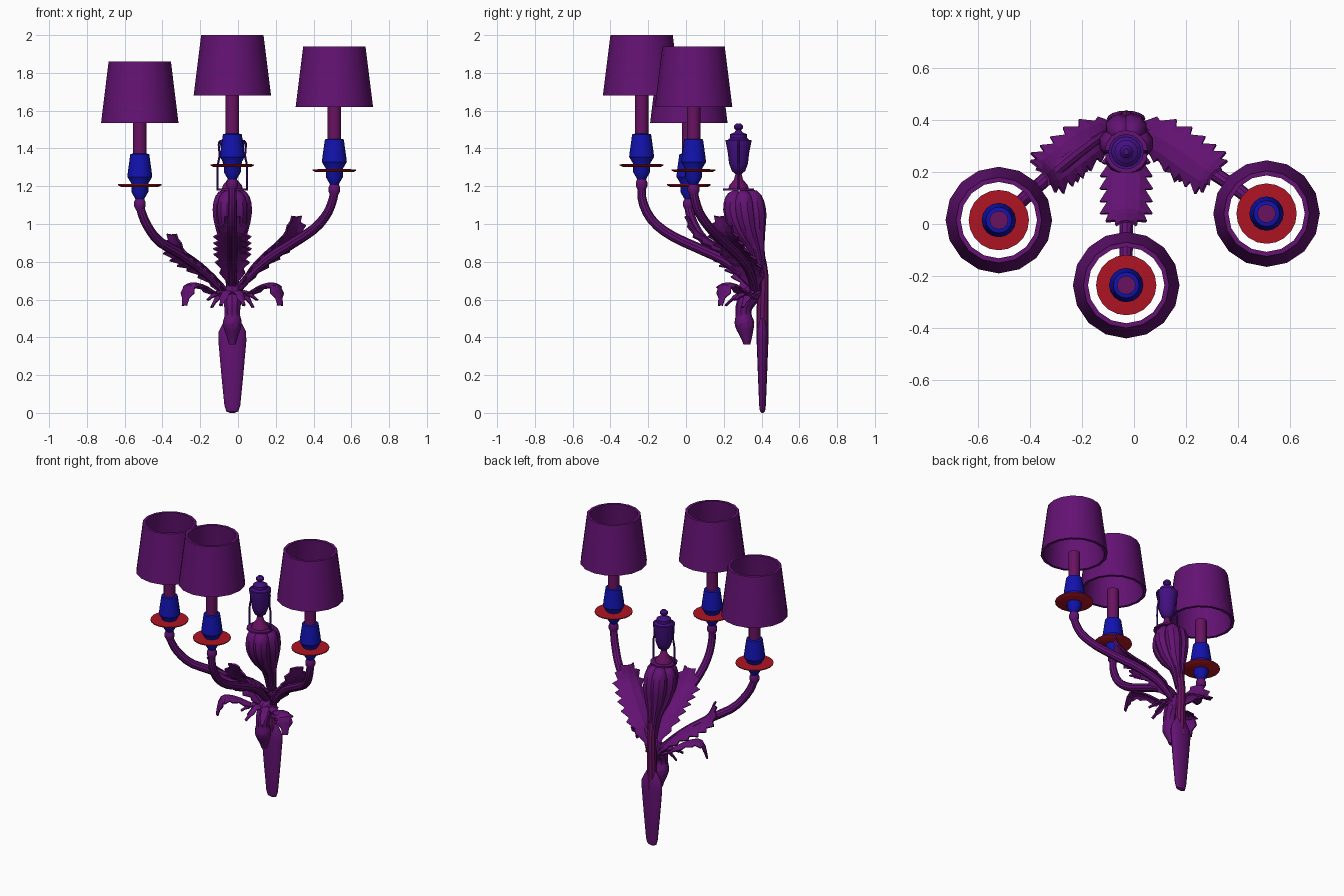
import bpy, bmesh, math
from mathutils import Vector

if "Cube" in bpy.data.objects:
    bpy.data.objects.remove(bpy.data.objects["Cube"])


def mat(name, rgb):
    m = bpy.data.materials.new(name)
    m.diffuse_color = (*rgb, 1)
    m.use_nodes = True
    m.node_tree.nodes["Principled BSDF"].inputs["Base Color"].default_value = m.diffuse_color
    return m


PURPLE = mat("purple", (0.125, 0.006, 0.17))
PLUM = mat("plum", (0.14, 0.006, 0.12))
BLUE = mat("blue", (0.006, 0.006, 0.42))
RED = mat("red", (0.42, 0.007, 0.017))
INDIGO = mat("indigo", (0.055, 0.005, 0.22))
CX = -0.03  # the stem sits slightly left of centre


def finish(name, bm, m, smooth=True):
    bmesh.ops.recalc_face_normals(bm, faces=bm.faces)
    me = bpy.data.meshes.new(name)
    bm.to_mesh(me)
    bm.free()
    ob = bpy.data.objects.new(name, me)
    bpy.context.collection.objects.link(ob)
    me.materials.append(m)
    if smooth:
        bpy.ops.object.select_all(action='DESELECT')
        ob.select_set(True)
        bpy.context.view_layer.objects.active = ob
        bpy.ops.object.shade_smooth_by_angle(angle=math.radians(35))
    return ob


def skin(bm, rings, closed=False):
    n = len(rings[0])
    pairs = list(zip(rings, rings[1:])) + ([(rings[-1], rings[0])] if closed else [])
    for a, b in pairs:
        for i in range(n):
            j = (i + 1) % n
            bm.faces.new((a[i], a[j], b[j], b[i]))
    if not closed:
        bm.faces.new(rings[0])
        bm.faces.new(rings[-1])


def lathe(name, prof, loc, m, sides=16, closed=False, ys=1.0):
    bm = bmesh.new()
    rings = [[bm.verts.new((loc[0] + r * math.cos(t), loc[1] + ys * r * math.sin(t), loc[2] + z))
              for t in (2 * math.pi * i / sides for i in range(sides))] for r, z in prof]
    skin(bm, rings, closed)
    return finish(name, bm, m)


def spline(vals, n):
    """Catmull-Rom samples through a list of vectors."""
    v = [Vector(p) for p in vals]
    v = [2 * v[0] - v[1]] + v + [2 * v[-1] - v[-2]]
    out = []
    for k in range(n + 1):
        s = k / n * (len(v) - 3)
        i = min(int(s), len(v) - 4)
        t = s - i
        a, b, c, d = v[i:i + 4]
        out.append(0.5 * (2 * b + (c - a) * t + (2 * a - 5 * b + 4 * c - d) * t * t
                          + (3 * b - a - 3 * c + d) * t ** 3))
    return out


def sample(path, widths, n):
    """Smooth path with (point, tangent, width) per sample."""
    pts = spline(path, n)
    ws = spline([(w, 0, 0) for w in widths], n)
    return [(pts[i], (pts[min(i + 1, n)] - pts[max(i - 1, 0)]).normalized(), max(ws[i].x, 0.002))
            for i in range(n + 1)]


def tube(name, path, radii, m=PURPLE, n=18, sides=10):
    bm = bmesh.new()
    rings, side = [], Vector((1, 0.3, 0))
    for p, t, r in sample(path, radii, n):
        side = (side - t * side.dot(t)).normalized()
        up = t.cross(side)
        rings.append([bm.verts.new(p + r * (side * math.cos(a) + up * math.sin(a)))
                      for a in (2 * math.pi * i / sides for i in range(sides))])
    skin(bm, rings)
    return finish(name, bm, m)


def leaf(name, path, widths, n=16, arch=0.35, teeth=0.3):
    """Serrated leaf blade arched across its midrib."""
    bm = bmesh.new()
    rows = []
    for k, (p, t, w) in enumerate(sample(path, widths, n)):
        side = Vector((t.y, -t.x, 0)).normalized()
        up = side.cross(t)
        row = []
        for u in (-1, -0.5, 0, 0.5, 1):
            ww = w * (1 - teeth if k % 2 and abs(u) == 1 else 1)
            fwd = 0.2 * w if abs(u) == 1 and k % 2 == 0 else 0
            row.append(bm.verts.new(p + side * u * ww - up * arch * u * u * ww + t * fwd))
        rows.append(row)
    for a, b in zip(rows, rows[1:]):
        for i in range(4):
            bm.faces.new((a[i], a[i + 1], b[i + 1], b[i]))
    ob = finish(name, bm, PURPLE, False)
    s = ob.modifiers.new("thickness", 'SOLIDIFY')
    s.thickness = 0.01
    s.offset = 0
    return ob


# Lamps: name, x, y, disc height, shade bottom, shade top
for name, x, y, zd, zs, zt in (("left", -0.52, 0.015, 1.205, 1.535, 1.86),
                               ("right", 0.51, 0.04, 1.283, 1.62, 1.94),
                               ("front", CX, -0.235, 1.31, 1.68, 2.0)):
    h = zt - zs
    lathe(name + "_shade", [(0.205, 0), (0.165, h), (0.147, h), (0.187, 0)], (x, y, zs), PURPLE, closed=True)
    lathe(name + "_candle", [(0.036, 0.15), (0.036, zs - zd + 0.01)], (x, y, zd), PLUM, 12)
    lathe(name + "_socket", [(0.022, -0.075), (0.045, -0.035), (0.045, 0.01), (0.066, 0.045),
                             (0.062, 0.08), (0.05, 0.165), (0.036, 0.168)], (x, y, zd), BLUE)
    lathe(name + "_drip_disc", [(0.1, -0.008), (0.116, 0), (0.116, 0.006), (0.05, 0.008)], (x, y, zd), RED, 20)
    lathe(name + "_knob", [(0.018, -0.135), (0.031, -0.11), (0.031, -0.09), (0.02, -0.065)], (x, y, zd), PURPLE, 12)

# Arms
R = (0.02, 0.024, 0.027, 0.027, 0.026, 0.025, 0.024, 0.021)
tube("right_arm", [(CX, 0.37, 0.62), (0.08, 0.34, 0.745), (0.18, 0.28, 0.83), (0.3, 0.2, 0.905),
                   (0.41, 0.125, 0.98), (0.475, 0.07, 1.06), (0.505, 0.045, 1.14), (0.51, 0.04, 1.19)], R)
tube("left_arm", [(CX, 0.37, 0.6), (-0.12, 0.34, 0.695), (-0.21, 0.28, 0.775), (-0.32, 0.19, 0.85),
                  (-0.42, 0.1, 0.91), (-0.48, 0.045, 0.99), (-0.51, 0.02, 1.06), (-0.52, 0.015, 1.11)], R)
tube("front_arm", [(CX, 0.38, 0.64), (CX, 0.29, 0.74), (CX, 0.2, 0.81), (CX, 0.08, 0.865),
                   (CX, -0.08, 0.94), (CX, -0.18, 1.02), (CX, -0.23, 1.12), (CX, -0.235, 1.22)], R)

# Upper leaves lying along the arms
W = (0.03, 0.085, 0.1, 0.1, 0.095, 0.04)
leaf("right_arm_leaf", [(0, 0.37, 0.65), (0.07, 0.345, 0.76), (0.15, 0.3, 0.84), (0.22, 0.25, 0.9),
                        (0.275, 0.21, 0.96), (0.3, 0.19, 1.04)], W)
leaf("left_arm_leaf", [(-0.05, 0.37, 0.61), (-0.12, 0.345, 0.71), (-0.2, 0.3, 0.78), (-0.265, 0.25, 0.82),
                       (-0.315, 0.21, 0.87), (-0.34, 0.19, 0.945)], W)
leaf("front_arm_leaf", [(CX, 0.37, 0.67), (CX, 0.29, 0.78), (CX, 0.21, 0.86), (CX, 0.13, 0.91),
                        (CX, 0.06, 0.96), (CX, 0.01, 1.04)], W)

# Lower drooping leaves, slender sprigs and petals, mirrored about the stem
for s, side in ((1, "right"), (-1, "left")):
    leaf(side + "_drooping_leaf", [(CX + s * 0.02, 0.36, 0.6), (CX + s * 0.09, 0.31, 0.635),
                                   (CX + s * 0.17, 0.25, 0.68), (CX + s * 0.235, 0.2, 0.675),
                                   (CX + s * 0.255, 0.18, 0.57)], (0.02, 0.035, 0.05, 0.06, 0.015), 12)
    for i, (dx, dy, z) in enumerate(((0.11, 0.08, 0.56), (0.13, 0.12, 0.6), (0.06, 0.17, 0.57))):
        leaf(f"{side}_sprig_{i}", [(CX, 0.38, 0.6), (CX + s * dx * 0.5, 0.38 - dy * 0.5, 0.645),
                                   (CX + s * dx, 0.38 - dy, z)], (0.015, 0.03, 0.008), 8)

# Tulip bud of fat petals
for i in range(6):
    a = math.pi / 3 * i
    dx, dy = math.cos(a), math.sin(a)
    tube(f"bud_petal_{i}", [(CX + 0.02 * dx, 0.4 + 0.012 * dy, 0.72), (CX + 0.03 * dx, 0.375 + 0.025 * dy, 0.86),
                            (CX + 0.042 * dx, 0.335 + 0.05 * dy, 0.96), (CX + 0.05 * dx, 0.312 + 0.066 * dy, 1.06),
                            (CX + 0.045 * dx, 0.305 + 0.055 * dy, 1.14), (CX + 0.025 * dx, 0.295 + 0.03 * dy, 1.18)],
         (0.014, 0.02, 0.042, 0.056, 0.047, 0.008), n=14)

# Urn with pedestal, lid and strap handles
U = (CX, 0.278, 0)
lathe("urn_plate", [(0.083, 1.178), (0.083, 1.188)], U, PURPLE, 16)
lathe("urn_pedestal", [(0.055, 1.187), (0.05, 1.205), (0.025, 1.235), (0.015, 1.27)], U, PLUM, 14)
lathe("urn_bowl", [(0.016, 1.265), (0.035, 1.28), (0.05, 1.32), (0.057, 1.38), (0.068, 1.435), (0.068, 1.445)], U, INDIGO)
lathe("urn_lid", [(0.06, 1.443), (0.045, 1.455), (0.045, 1.475), (0.022, 1.485), (0.014, 1.497),
                  (0.025, 1.508), (0.025, 1.52), (0.012, 1.533)], U, INDIGO)
for s, side in ((1, "right"), (-1, "left")):
    tube(side + "_urn_handle", [(CX + s * d, 0.278, z) for d, z in
                                ((0.06, 1.44), (0.072, 1.425), (0.068, 1.36), (0.078, 1.3), (0.078, 1.18))],
         (0.006,) * 5, INDIGO, 14, 6)

# Back stem and flattened tail
tube("back_stem", [(CX, 0.405, 0.38), (CX, 0.405, 0.55), (CX, 0.408, 0.73), (CX, 0.38, 0.88), (CX, 0.34, 1.0)],
     (0.032, 0.031, 0.028, 0.025, 0.02), PLUM)
lathe("tail", [(0.012, 0), (0.032, 0.008), (0.042, 0.04), (0.058, 0.2), (0.074, 0.38), (0.073, 0.43),
               (0.055, 0.465), (0.035, 0.5)], (CX, 0.405, 0), PURPLE, ys=0.42)

# Hanging bud and the knot that gathers the stalks
tube("hanging_bud", [(CX, 0.322, 0.362), (CX, 0.32, 0.4), (CX, 0.31, 0.47), (CX, 0.305, 0.52), (CX, 0.31, 0.57),
                     (CX, 0.35, 0.63), (CX, 0.39, 0.67)], (0.018, 0.03, 0.052, 0.042, 0.046, 0.05, 0.03))
